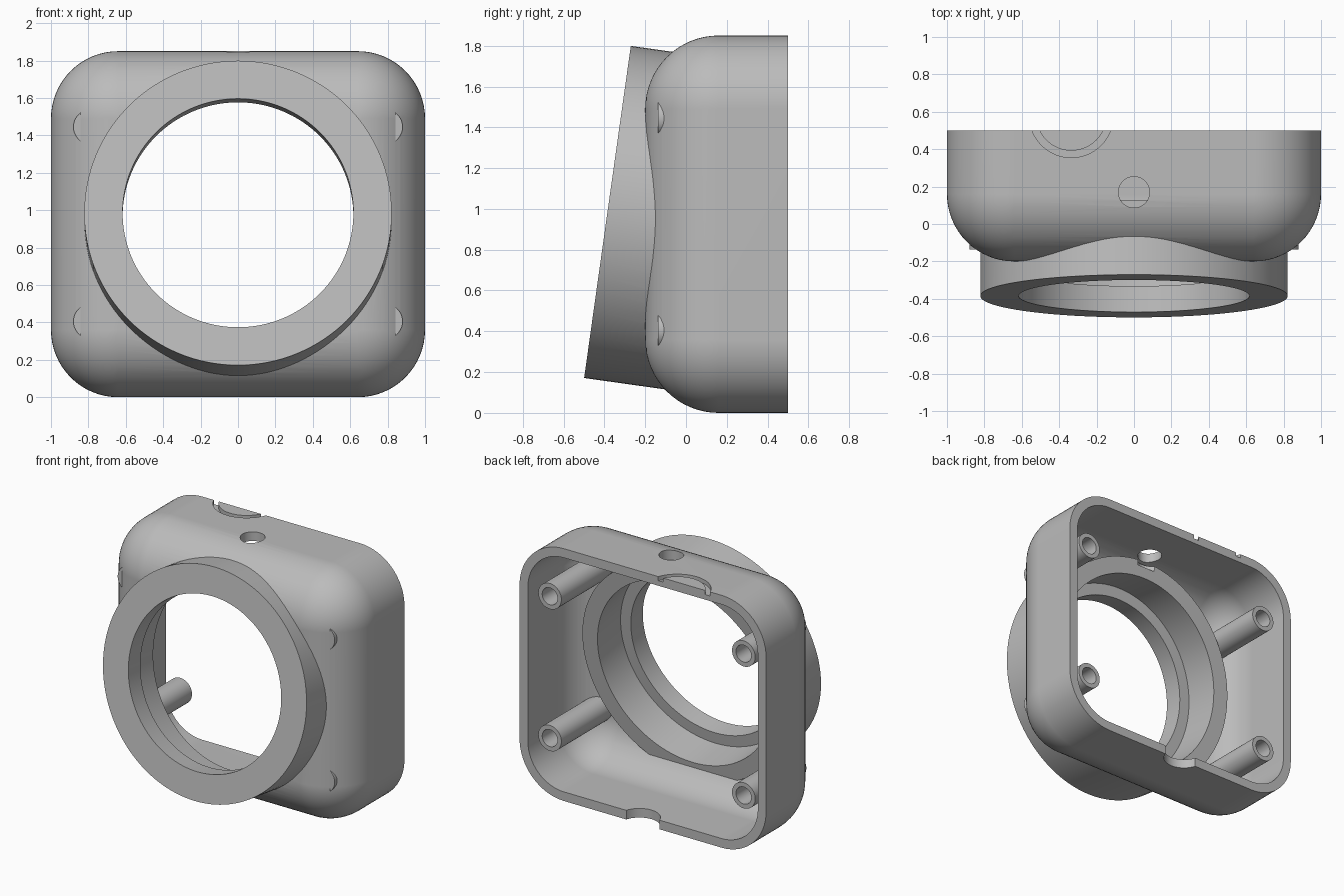
import bpy
import bmesh
from math import sin, cos, pi, radians
from mathutils import Vector

cube = bpy.data.objects.get("Cube")
if cube:
    bpy.data.objects.remove(cube, do_unlink=True)

grey = bpy.data.materials.new("grey_plastic")
grey.use_nodes = True
grey.diffuse_color = (0.5, 0.5, 0.5, 1)
grey.node_tree.nodes["Principled BSDF"].inputs["Base Color"].default_value = (0.5, 0.5, 0.5, 1)

MID_Z, RADIUS, WALL = 0.925, 0.36, 0.067
BACK = 0.5


def finish(bm, name):
    bmesh.ops.remove_doubles(bm, verts=bm.verts, dist=1e-5)
    bmesh.ops.recalc_face_normals(bm, faces=bm.faces)
    mesh = bpy.data.meshes.new(name)
    bm.to_mesh(mesh)
    bm.free()
    mesh.materials.append(grey)
    obj = bpy.data.objects.new(name, mesh)
    bpy.context.collection.objects.link(obj)
    return obj


def rounded_box(name, inset, back):
    """Box with rounded upright corners and a rounded front, flat at the back."""
    r, steps = RADIUS - inset, 16
    core_x, core_z = 1 - RADIUS, MID_Z - RADIUS
    rows = [(back, r)]
    rows += [(0.16 - r * sin(a), r * cos(a)) for a in (pi / 2 * i / steps for i in range(steps + 1))]
    bm = bmesh.new()
    loops = []
    for y, radius in rows:
        loop = []
        for corner, (sx, sz) in enumerate(((1, 1), (-1, 1), (-1, -1), (1, -1))):
            for i in range(steps + 1):
                a = pi / 2 * (corner + i / steps)
                loop.append(bm.verts.new((sx * core_x + radius * cos(a), y,
                                          MID_Z + sz * core_z + radius * sin(a))))
        loops.append(loop)
    n = len(loops[0])
    for a, b in zip(loops, loops[1:]):
        for i in range(n):
            j = (i + 1) % n
            bm.faces.new((a[i], a[j], b[j], b[i]))
    bm.faces.new(loops[0])
    bm.faces.new(loops[-1])
    return finish(bm, name)


def rod(name, start, end, radius, sides=64):
    """Solid cylinder between two points."""
    start, end = Vector(start), Vector(end)
    axis = end - start
    bm = bmesh.new()
    bmesh.ops.create_cone(bm, cap_ends=True, segments=sides, radius1=radius,
                          radius2=radius, depth=axis.length)
    turn = Vector((0, 0, 1)).rotation_difference(axis).to_matrix()
    bmesh.ops.rotate(bm, verts=bm.verts, matrix=turn)
    bmesh.ops.translate(bm, verts=bm.verts, vec=(start + end) / 2)
    return finish(bm, name)


def combine(target, tool, operation):
    """Apply a boolean and discard the tool."""
    bpy.context.view_layer.objects.active = target
    mod = target.modifiers.new(tool.name, "BOOLEAN")
    mod.operation, mod.object, mod.solver = operation, tool, "EXACT"
    bpy.ops.object.modifier_apply(modifier=mod.name)
    bpy.data.objects.remove(tool, do_unlink=True)


# Open-backed shell
housing = rounded_box("housing", 0, BACK)
combine(housing, rounded_box("cavity", WALL, BACK + 0.1), "DIFFERENCE")

# Tilted front ring with a stepped bore
front = Vector((0, -0.385, 0.985))
tilt = radians(8)
inward = Vector((0, cos(tilt), -sin(tilt)))
combine(housing, rod("front_ring", front, front + inward * 0.41, 0.822, 128), "UNION")

# Four screw posts
posts = [(x, z) for x in (-0.786, 0.786) for z in (MID_Z - 0.52, MID_Z + 0.52)]
for x, z in posts:
    combine(housing, rod("screw_post", (x, -0.137, z), (x, 0.455, z), 0.094), "UNION")
for x, z in posts:
    combine(housing, rod("screw_hole", (x, 0, z), (x, 0.6, z), 0.062), "DIFFERENCE")

combine(housing, rod("lip_bore", front - inward * 0.1, front + inward * 0.2, 0.617, 128), "DIFFERENCE")
combine(housing, rod("wide_bore", front + inward * 0.14, front + inward * 0.6, 0.70, 128), "DIFFERENCE")

# Button hole in the top, cable notch in the bottom edge
combine(housing, rod("button_hole", (0, 0.17, 1.7), (0, 0.17, 2), 0.083), "DIFFERENCE")
combine(housing, rod("cable_notch", (0, 0.54, -0.1), (0, 0.54, 0.2), 0.14), "DIFFERENCE")

# Shallow arc groove on the top
groove = rod("arc_groove", (-0.335, 0.58, 1.82), (-0.335, 0.58, 1.95), 0.225)
combine(groove, rod("groove_core", (-0.335, 0.58, 1.7), (-0.335, 0.58, 2), 0.188), "DIFFERENCE")
combine(housing, groove, "DIFFERENCE")

# Smooth curved surfaces, crisp edges
bpy.ops.object.select_all(action="DESELECT")
housing.select_set(True)
bpy.context.view_layer.objects.active = housing
bpy.ops.object.shade_smooth_by_angle(angle=radians(20))
normals = housing.modifiers.new("even_normals", "WEIGHTED_NORMAL")
normals.keep_sharp = True
